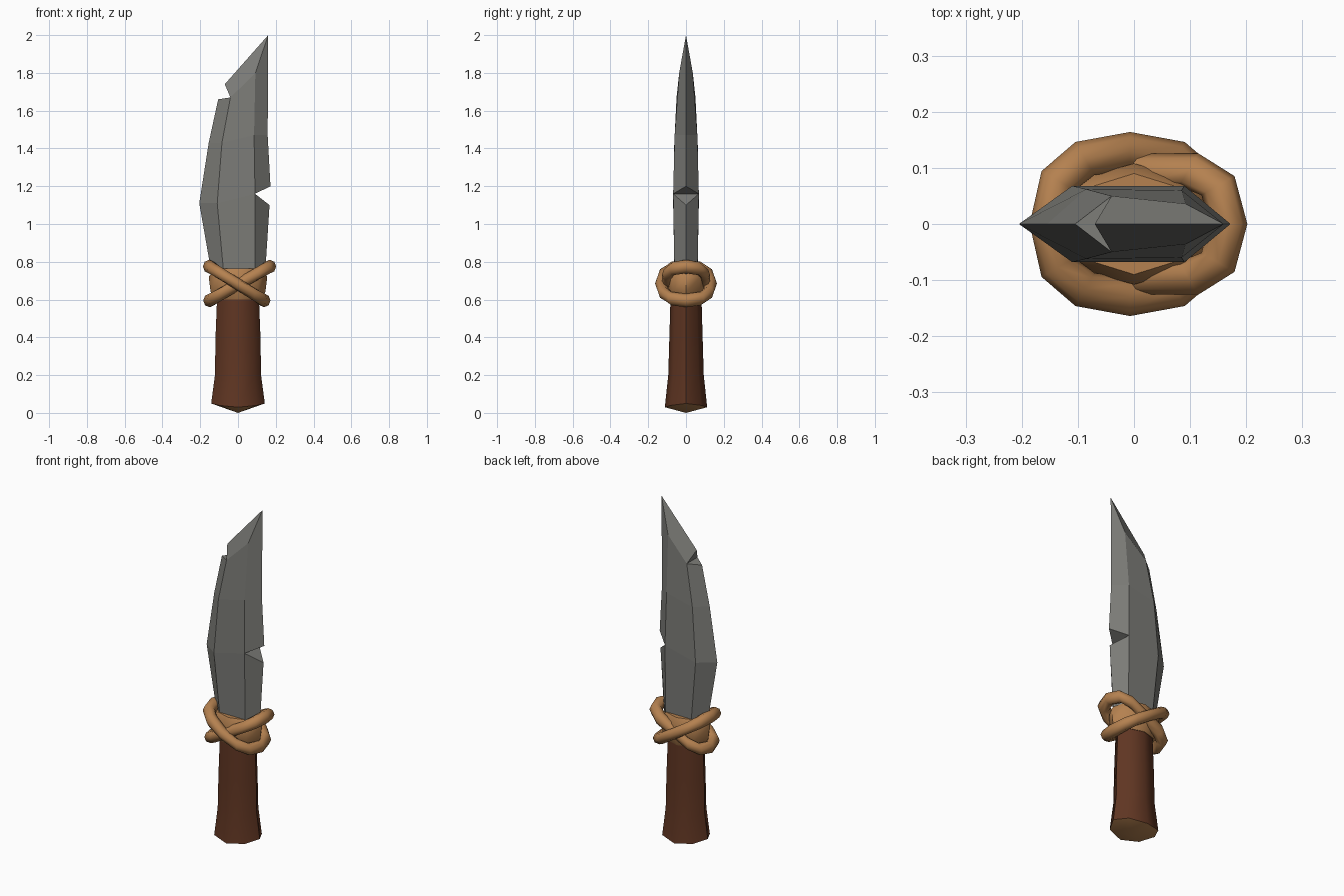
import bpy, bmesh
from math import cos, sin, pi, copysign

cube = bpy.data.objects.get("Cube")
if cube:
    bpy.data.objects.remove(cube)


def material(name, rgb):
    m = bpy.data.materials.new(name)
    m.use_nodes = True
    m.diffuse_color = (*rgb, 1)
    m.node_tree.nodes["Principled BSDF"].inputs["Base Color"].default_value = (*rgb, 1)
    return m


STEEL = material("grey_stone", (0.20, 0.20, 0.185))
WOOD = material("dark_brown_wood", (0.115, 0.036, 0.016))
CORD = material("tan_cord", (0.46, 0.22, 0.08))


def finish(name, bm, mats, smooth):
    bmesh.ops.recalc_face_normals(bm, faces=bm.faces)
    mesh = bpy.data.meshes.new(name)
    bm.to_mesh(mesh)
    bm.free()
    for m in mats:
        mesh.materials.append(m)
    ob = bpy.data.objects.new(name, mesh)
    bpy.context.collection.objects.link(ob)
    if smooth:
        bpy.ops.object.select_all(action="DESELECT")
        ob.select_set(True)
        bpy.context.view_layer.objects.active = ob
        bpy.ops.object.shade_smooth_by_angle(angle=smooth)
    return ob


def bridge(bm, a, b):
    n = len(a)
    return [bm.faces.new((a[i], a[(i + 1) % n], b[(i + 1) % n], b[i])) for i in range(n)]


def oval_loft(name, rows, sides, mats, base=None):
    """Stack of ovals (z, half x, half y, drop of the front and back)."""
    bm = bmesh.new()
    rings = []
    for z, rx, ry, drop in rows:
        angles = [2 * pi * i / sides for i in range(sides)]
        rings.append([bm.verts.new((rx * cos(a), ry * sin(a), z - drop * sin(a) ** 2))
                      for a in angles])
    for a, b in zip(rings, rings[1:]):
        bridge(bm, a, b)
    bm.faces.new(rings[-1])
    # Pointed underside
    if base is not None:
        tip = bm.verts.new((0, 0, base))
        r = rings[0]
        for i in range(sides):
            bm.faces.new((r[i], r[(i + 1) % sides], tip)).material_index = 1
    else:
        bm.faces.new(rings[0])
    return finish(name, bm, mats, 0.9)


# Handle with a flared foot and a pale cut end
oval_loft("handle", [(0.05, 0.142, 0.112, 0.02), (0.20, 0.122, 0.094, 0),
                     (0.40, 0.119, 0.088, 0), (0.68, 0.108, 0.08, 0)],
          8, [WOOD, CORD], base=0.0)

# Binding core under the cords
oval_loft("binding_core", [(0.60, 0.118, 0.085, 0), (0.64, 0.145, 0.1, 0),
                           (0.72, 0.155, 0.108, 0), (0.765, 0.12, 0.09, 0)], 8, [CORD])


# Blade: outline points on the centre plane, ridge points on both sides
EDGE = {"L0": (-0.13, 0.68), "L1": (-0.205, 1.11), "L2": (-0.155, 1.43),
        "L3": (-0.105, 1.66), "L4": (-0.07, 1.74), "tip": (0.16, 2.0),
        "R0": (0.14, 0.68), "R1": (0.167, 1.10), "R2": (0.172, 1.20), "R3": (0.157, 1.47)}
RIDGE = {"a0": (-0.07, 0.06, 0.68), "a1": (-0.11, 0.068, 1.11),
         "a2": (-0.085, 0.062, 1.43), "a3": (-0.04, 0.05, 1.67),
         "b0": (0.09, 0.06, 0.68), "b1": (0.09, 0.068, 1.16),
         "b2": (0.085, 0.06, 1.47), "b3": (0.092, 0.036, 1.80)}
FACETS = ["L0 a0 a1 L1", "L1 a1 a2 L2", "L2 a2 a3 L3", "L4 a3 b3 tip",
          "a0 b0 b1 a1", "a1 b1 b2 a2", "a2 b2 b3 a3",
          "b0 R0 R1 b1", "b1 R2 R3 b2", "b2 R3 tip b3"]
bm = bmesh.new()
edge = {k: bm.verts.new((x, 0, z)) for k, (x, z) in EDGE.items()}
halves = []
for side in (-1, 1):
    pts = dict(edge)
    pts.update({k: bm.verts.new((x, side * y, z)) for k, (x, y, z) in RIDGE.items()})
    for facet in FACETS:
        bm.faces.new([pts[k] for k in facet.split()])
    halves.append(pts)
front, back = halves
# Notch walls cut across the blade, then the hidden bottom
for corner, ridge in (("L3", "a3"), ("L4", "a3"), ("R1", "b1"), ("R2", "b1")):
    bm.faces.new((edge[corner], front[ridge], back[ridge]))
bm.faces.new((edge["L0"], front["a0"], front["b0"], edge["R0"], back["b0"], back["a0"]))
finish("blade", bm, [STEEL], 0)


def cord(name, x_high, x_low, half_y, pinch, thick=0.034, steps=12, sides=8):
    """Tilted closed loop, squeezed inward at the crossings by pinch."""
    bm = bmesh.new()
    mid, rx = (x_high + x_low) / 2, abs(x_high - x_low) / 2
    rings = []
    for i in range(steps):
        a = 2 * pi * i / steps
        c, s = cos(a), sin(a)
        x = mid + rx * copysign(abs(c) ** 0.85, c)
        y = half_y * copysign(abs(s) ** 0.75, s) * (1 - pinch * s ** 8)
        z = 0.685 + 0.09 * (x - mid) / (x_high - mid)
        rings.append([bm.verts.new((x + thick * cos(t) * c, y + thick * cos(t) * s,
                                    z + thick * 1.05 * sin(t)))
                      for t in (2 * pi * j / sides for j in range(sides))])
    for i in range(steps):
        bridge(bm, rings[i], rings[(i + 1) % steps])
    finish(name, bm, [CORD], 1.2)


# Two cords crossing on the front and the back
cord("outer_cord", -0.152, 0.138, 0.13, 0)
cord("inner_cord", 0.168, -0.15, 0.115, 0.2)
